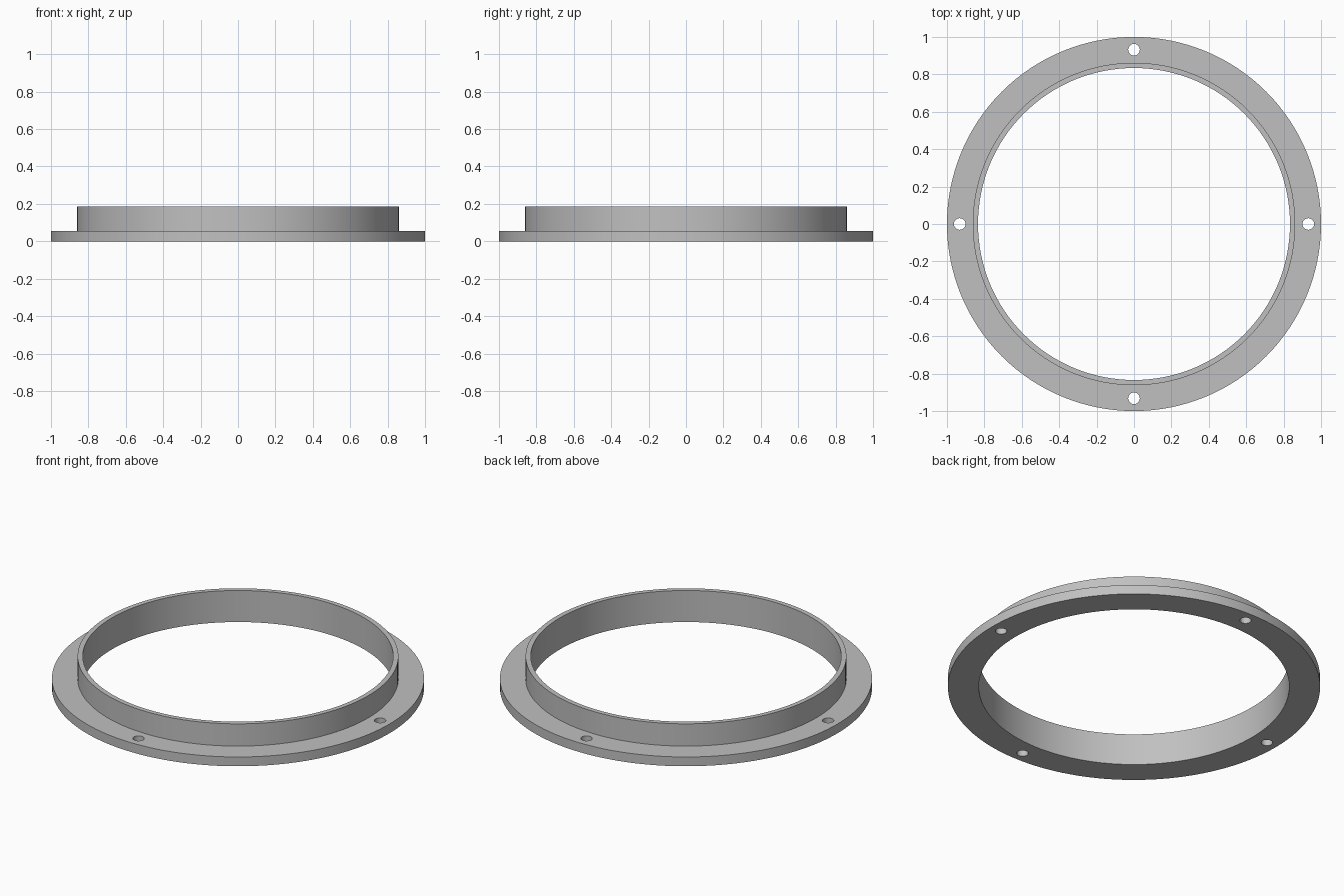
import bpy, bmesh, math

cube = bpy.data.objects.get("Cube")
if cube:
    bpy.data.objects.remove(cube, do_unlink=True)

SEGMENTS = 128
OUTER, COLLAR, BORE = 1.0, 0.862, 0.834
FLANGE_TOP, COLLAR_TOP = 0.055, 0.187
HOLE_CIRCLE, HOLE_RADIUS = 0.932, 0.031

grey = bpy.data.materials.new("plain grey")
grey.use_nodes = True
colour = (0.53, 0.53, 0.53, 1)
grey.diffuse_color = colour
grey.node_tree.nodes["Principled BSDF"].inputs["Base Color"].default_value = colour


def revolve(name, profile):
    """Spin a closed (radius, height) profile about the z axis."""
    bm = bmesh.new()
    rings = []
    for i in range(SEGMENTS):
        a = math.tau * i / SEGMENTS
        rings.append([bm.verts.new((r * math.cos(a), r * math.sin(a), z))
                      for r, z in profile])
    n = len(profile)
    for i, ring in enumerate(rings):
        after = rings[(i + 1) % SEGMENTS]
        for j in range(n):
            k = (j + 1) % n
            bm.faces.new((ring[j], after[j], after[k], ring[k]))
    bmesh.ops.recalc_face_normals(bm, faces=bm.faces)
    mesh = bpy.data.meshes.new(name)
    bm.to_mesh(mesh)
    bm.free()
    obj = bpy.data.objects.new(name, mesh)
    bpy.context.collection.objects.link(obj)
    mesh.materials.append(grey)
    return obj


# Flange and collar as one stepped ring
ring = revolve("flanged_ring", [
    (BORE, 0), (OUTER, 0), (OUTER, FLANGE_TOP),
    (COLLAR, FLANGE_TOP), (COLLAR, COLLAR_TOP), (BORE, COLLAR_TOP)])

# Four bolt holes through the flange
cutters = []
for i in range(4):
    a = math.tau * i / 4
    bpy.ops.mesh.primitive_cylinder_add(
        vertices=32, radius=HOLE_RADIUS, depth=0.2,
        location=(HOLE_CIRCLE * math.cos(a), HOLE_CIRCLE * math.sin(a), 0.03))
    cutter = bpy.context.object
    cutter.name = "bolt_hole_cutter"
    cutter.data.materials.append(grey)
    cutter.hide_render = True
    cutters.append(cutter)
    cut = ring.modifiers.new("bolt_hole", 'BOOLEAN')
    cut.operation = 'DIFFERENCE'
    cut.solver = 'EXACT'
    cut.object = cutter

# Apply the cuts and drop the cutters
bpy.ops.object.select_all(action='DESELECT')
ring.select_set(True)
bpy.context.view_layer.objects.active = ring
for modifier in list(ring.modifiers):
    bpy.ops.object.modifier_apply(modifier=modifier.name)
for cutter in cutters:
    bpy.data.objects.remove(cutter, do_unlink=True)

bpy.ops.object.shade_smooth_by_angle(angle=math.radians(30))
